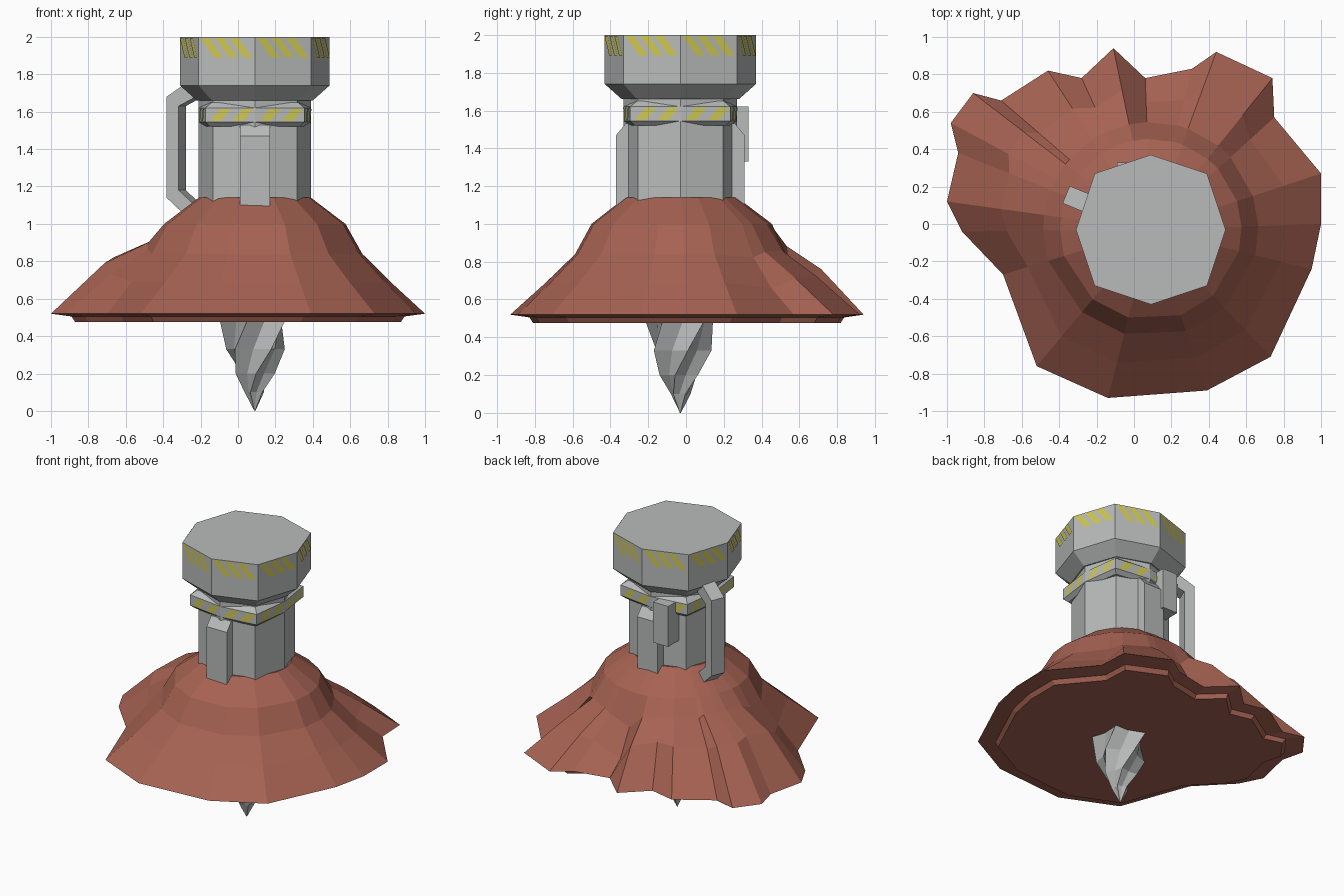
import bpy, bmesh, math
from mathutils import Vector

if "Cube" in bpy.data.objects:
    bpy.data.objects.remove(bpy.data.objects["Cube"])

CX, CY = 0.09, -0.03  # tower axis


def material(name, rgb):
    m = bpy.data.materials.new(name)
    m.use_nodes = True
    m.diffuse_color = (*rgb, 1)
    m.node_tree.nodes["Principled BSDF"].inputs["Base Color"].default_value = (*rgb, 1)
    return m


METAL = material("grey metal", (0.48, 0.5, 0.49))
YELLOW = material("warning yellow", (0.62, 0.57, 0.09))
ROCK = material("red rock", (0.38, 0.122, 0.085))


def finish(name, bm, mat, fix=True):
    if fix:
        bmesh.ops.recalc_face_normals(bm, faces=bm.faces)
    me = bpy.data.meshes.new(name)
    bm.to_mesh(me)
    bm.free()
    me.materials.append(mat)
    ob = bpy.data.objects.new(name, me)
    bpy.context.collection.objects.link(ob)
    return ob


def loft(name, rings, mat):
    """Skin a stack of equal-length rings and cap both ends."""
    bm = bmesh.new()
    vs = [[bm.verts.new(p) for p in r] for r in rings]
    n = len(vs[0])
    for a, b in zip(vs, vs[1:]):
        for i in range(n):
            j = (i + 1) % n
            bm.faces.new((a[i], a[j], b[j], b[i]))
    bm.faces.new(vs[0])
    bm.faces.new(vs[-1])
    return finish(name, bm, mat)


def octagon(axis, diag, z):
    """Bulged square: corners on the diagonals, a vertex mid-side."""
    pts = []
    for k in range(8):
        a = k * math.pi / 4
        r = axis if k % 2 == 0 else diag * math.sqrt(2)
        pts.append(Vector((CX + r * math.cos(a), CY + r * math.sin(a), z)))
    return pts


def stripes(name, poly, z0, z1, starts, width, shift):
    """Thin slanted paint plates on every side of a prism."""
    bm = bmesh.new()
    for i, a in enumerate(poly):
        b = poly[(i + 1) % len(poly)]
        d = b - a
        out = Vector((d.y, -d.x, 0)).normalized() * 0.004
        for s in starts:
            quad = [(s + shift, z0), (s + shift + width, z0), (s + width, z1), (s, z1)]
            vs = []
            for u, z in quad:
                p = a + d * u + out
                vs.append(bm.verts.new((p.x, p.y, z)))
            bm.faces.new(vs)
    return finish(name, bm, YELLOW, False)


# Tower column, collar and head
loft("tower_column", [octagon(0.3, 0.225, z) for z in (1.05, 1.68)], METAL)
loft("collar", [octagon(0.275, 0.24, 1.52), octagon(0.3, 0.265, 1.545),
                octagon(0.3, 0.265, 1.62), octagon(0.26, 0.23, 1.65)], METAL)
loft("tower_head", [octagon(0.31, 0.23, 1.66), octagon(0.4, 0.3, 1.74),
                    octagon(0.4, 0.3, 2.0)], METAL)
stripes("head_stripes", octagon(0.4, 0.3, 0), 1.89, 1.995, (0.03, 0.29, 0.55), 0.16, 0.25)
stripes("collar_stripes", octagon(0.3, 0.265, 0), 1.55, 1.615, (0.3, 0.75), 0.22, -0.2)


# Buttresses with sloped tops, front and back
def buttress(name, side):
    profile = [(0.2, 1.08), (0.34, 1.08), (0.34, 1.47), (0.29, 1.53), (0.2, 1.53)]
    loft(name, [[(CX + x, CY + side * r, z) for r, z in profile] for x in (-0.08, 0.08)], METAL)


buttress("front_buttress", -1)
buttress("back_buttress", 1)


# Control box on the back
loft("back_box", [[(x, y, z) for x, y in ((-0.09, 0.2), (0.03, 0.2), (0.03, 0.33), (-0.09, 0.33))]
                  for z in (1.33, 1.62)], METAL)

# Bent square side pipe
ang = math.radians(157.5)
radial = Vector((math.cos(ang), math.sin(ang), 0))
across = Vector((-radial.y, radial.x, 0)) * 0.05
path = [(0.28, 0.35, 1.7, 1.77), (0.42, 0.49, 1.63, 1.68),
        (0.42, 0.49, 1.18, 1.14), (0.28, 0.33, 1.06, 1.0)]
pipe = []
for r0, r1, z0, z1 in path:
    inner = Vector((CX, CY, z0)) + radial * r0
    outer = Vector((CX, CY, z1)) + radial * r1
    pipe.append([inner - across, outer - across, outer + across, inner + across])
loft("side_pipe", pipe, METAL)


# Rocky mound: rim points as x, y, extra shoulder height
rim = [(-0.14, -0.93, 0), (0.39, -0.89, 0), (0.73, -0.71, 0), (0.95, -0.24, 0), (1, 0, 0),
       (1, 0.27, 0), (0.75, 0.57, -0.03), (0.74, 0.78, 0.02), (0.44, 0.92, 0.03),
       (0.31, 0.83, 0), (0.06, 0.78, -0.08), (-0.11, 0.94, 0.07), (-0.28, 0.78, 0.1),
       (-0.46, 0.82, 0.1), (-0.71, 0.66, 0.08), (-0.86, 0.7, 0.12), (-0.98, 0.54, 0.12),
       (-0.94, 0.38, 0.13), (-1, 0.12, 0.1), (-0.92, -0.04, 0.04), (-0.7, -0.27, 0),
       (-0.52, -0.76, 0)]


def mound_ring(radius, z, lift):
    ring = []
    for x, y, bump in rim:
        d = Vector((x - CX, y - CY, 0)).normalized() * radius
        ring.append((CX + d.x, CY + d.y, z + lift * bump))
    return ring


def rim_ring(scale, z):
    return [(x * scale, y * scale, z) for x, y, _ in rim]


top, upper, middle = mound_ring(0.3, 1.14, 0), mound_ring(0.485, 1.0, 0), mound_ring(0.575, 0.84, 0.6)
shoulder = []
for m, (x, y, bump) in zip(middle, rim):
    shoulder.append((m[0] * 0.55 + x * 0.45, m[1] * 0.55 + y * 0.45, 0.69 + bump))
loft("rock_mound", [rim_ring(0.87, 0.475), rim_ring(0.89, 0.505), rim_ring(1, 0.52),
                    shoulder, middle, upper, top], ROCK)

# Twisted fluted drill bit
drill = []
for k, (z, r) in enumerate([(0.0, 0.003), (0.1, 0.055), (0.2, 0.11), (0.33, 0.165), (0.49, 0.19)]):
    ring = []
    for i in range(10):
        a = i * math.pi / 5 + k * 0.5
        rr = r * (1 if i % 2 == 0 else 0.7)
        ring.append((CX + rr * math.cos(a), CY + rr * math.sin(a), z))
    drill.append(ring)
loft("drill_bit", drill, METAL)
